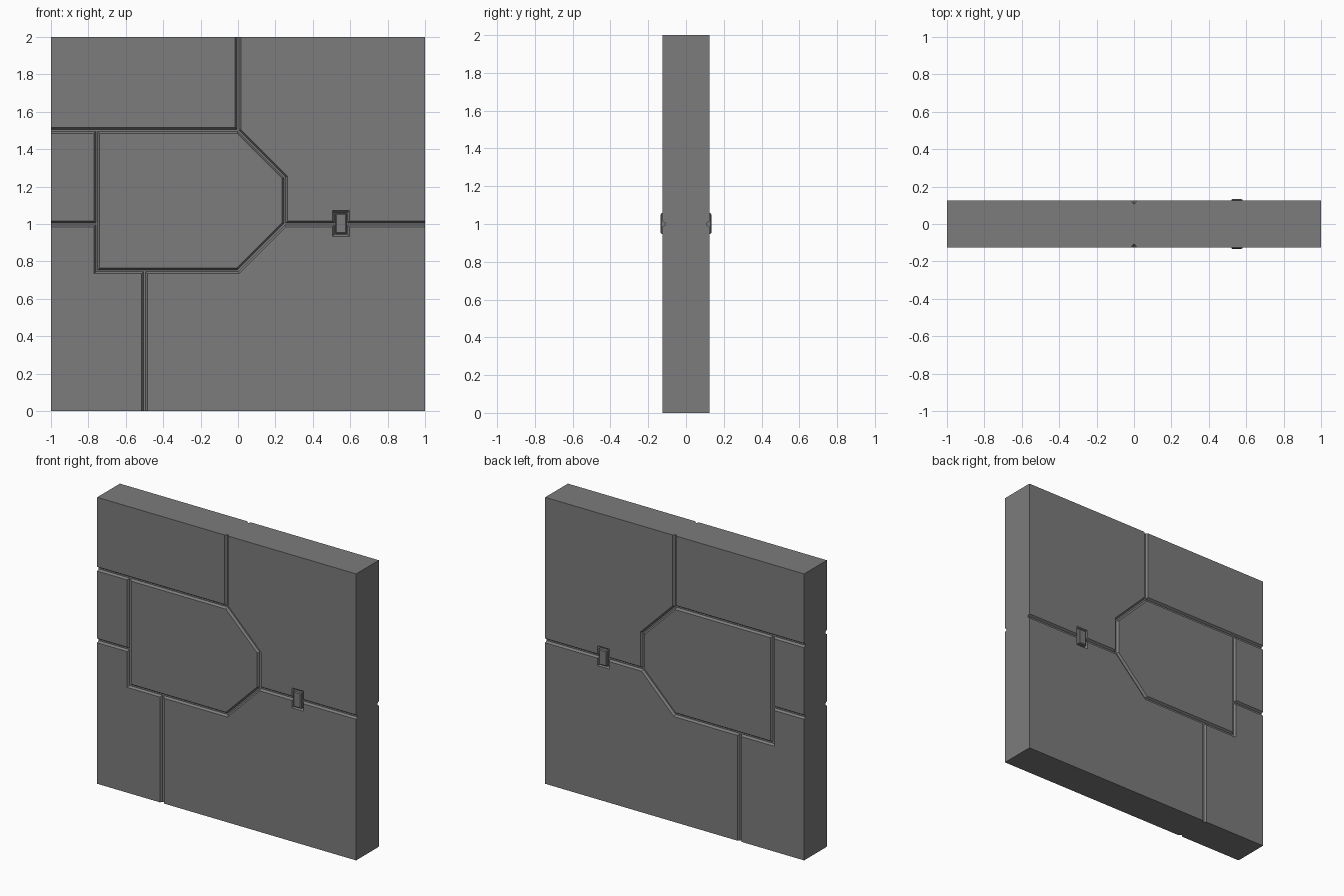
import bpy
from mathutils import Vector

if "Cube" in bpy.data.objects:
    bpy.data.objects.remove(bpy.data.objects["Cube"])

FACE, FLOOR = 0.125, 0.11      # panel face and seam floor distance from mid plane
FLAT, LIP = 0.005, 0.015       # half widths of seam floor and seam mouth

grey = bpy.data.materials.new("dark_grey")
grey.diffuse_color = (0.2, 0.2, 0.2, 1)
grey.use_nodes = True
grey.node_tree.nodes["Principled BSDF"].inputs["Base Color"].default_value = grey.diffuse_color


def on_border(a, b):
    """True when the edge a-b lies on the outside edge of the wall."""
    return any(abs(a[k] - v) < 1e-6 and abs(b[k] - v) < 1e-6
               for k, v in ((0, -1), (0, 1), (1, 0), (1, 2)))


def offset(points, d):
    """Inset a counter-clockwise outline, leaving wall border edges in place."""
    pts = [Vector(p) for p in points]
    n, out = len(pts), []
    for i in range(n):
        a, p, b = pts[i - 1], pts[i], pts[(i + 1) % n]
        u, v = (p - a).normalized(), (b - p).normalized()
        du = 0 if on_border(a, p) else d
        dv = 0 if on_border(p, b) else d
        nu, nv = Vector((-u.y, u.x)), Vector((-v.y, v.x))
        slide = 0 if abs(u.dot(nv)) < 1e-6 else (dv - du * nu.dot(nv)) / u.dot(nv)
        out.append(p + nu * du + u * slide)
    return out


def build(name, outline, levels):
    """Stack inset rings (inset, depth), cap the last one, mirror to the back."""
    n, verts, faces = len(outline), [], []
    for d, y in levels:
        verts += [(p.x, -y, p.y) for p in offset(outline, d)]
    for r in range(len(levels) - 1):
        for i in range(n):
            j = (i + 1) % n
            if levels[r][1] == 0 and not on_border(outline[i], outline[j]):
                continue           # hidden between neighbouring panels
            faces.append((r * n + i, r * n + j, (r + 1) * n + j, (r + 1) * n + i))
    faces.append(tuple(range(len(verts) - n, len(verts))))
    mesh = bpy.data.meshes.new(name)
    mesh.from_pydata(verts, [], faces)
    mesh.materials.append(grey)
    obj = bpy.data.objects.new(name, mesh)
    bpy.context.collection.objects.link(obj)
    mod = obj.modifiers.new("both_sides", 'MIRROR')
    mod.use_axis = (False, True, False)


# Wall panels separated by seams; the right seam runs around the latch
L = -0.755
X0, X1, Z0, Z1 = .52, .58, .948, 1.057
panels = {
    "top_left_panel": [(-1, 1.5), (L, 1.5), (0, 1.5), (0, 2), (-1, 2)],
    "left_panel": [(-1, 1), (L, 1), (L, 1.5), (-1, 1.5)],
    "bottom_left_panel": [(-1, 0), (-.5, 0), (-.5, .75), (L, .75), (L, 1), (-1, 1)],
    "bottom_right_panel": [(-.5, 0), (1, 0), (1, 1), (X1, 1), (X1, Z0), (X0, Z0),
                           (X0, 1), (.25, 1), (0, .75), (-.5, .75)],
    "top_right_panel": [(.25, 1), (X0, 1), (X0, Z1), (X1, Z1), (X1, 1), (1, 1),
                        (1, 2), (0, 2), (0, 1.5), (.25, 1.25)],
    "centre_panel": [(L, .75), (-.5, .75), (0, .75), (.25, 1), (.25, 1.25),
                     (0, 1.5), (L, 1.5), (L, 1)],
}
for name, outline in panels.items():
    build(name, outline, [(0, 0), (0, FLOOR), (FLAT, FLOOR), (LIP, FACE)])

# Small raised latch plate standing in its own seam
build("latch_plate", [(X0, Z0), (X1, Z0), (X1, 1), (X1, Z1), (X0, Z1), (X0, 1)],
      [(0, FLOOR), (0, .129), (.006, .134)])
